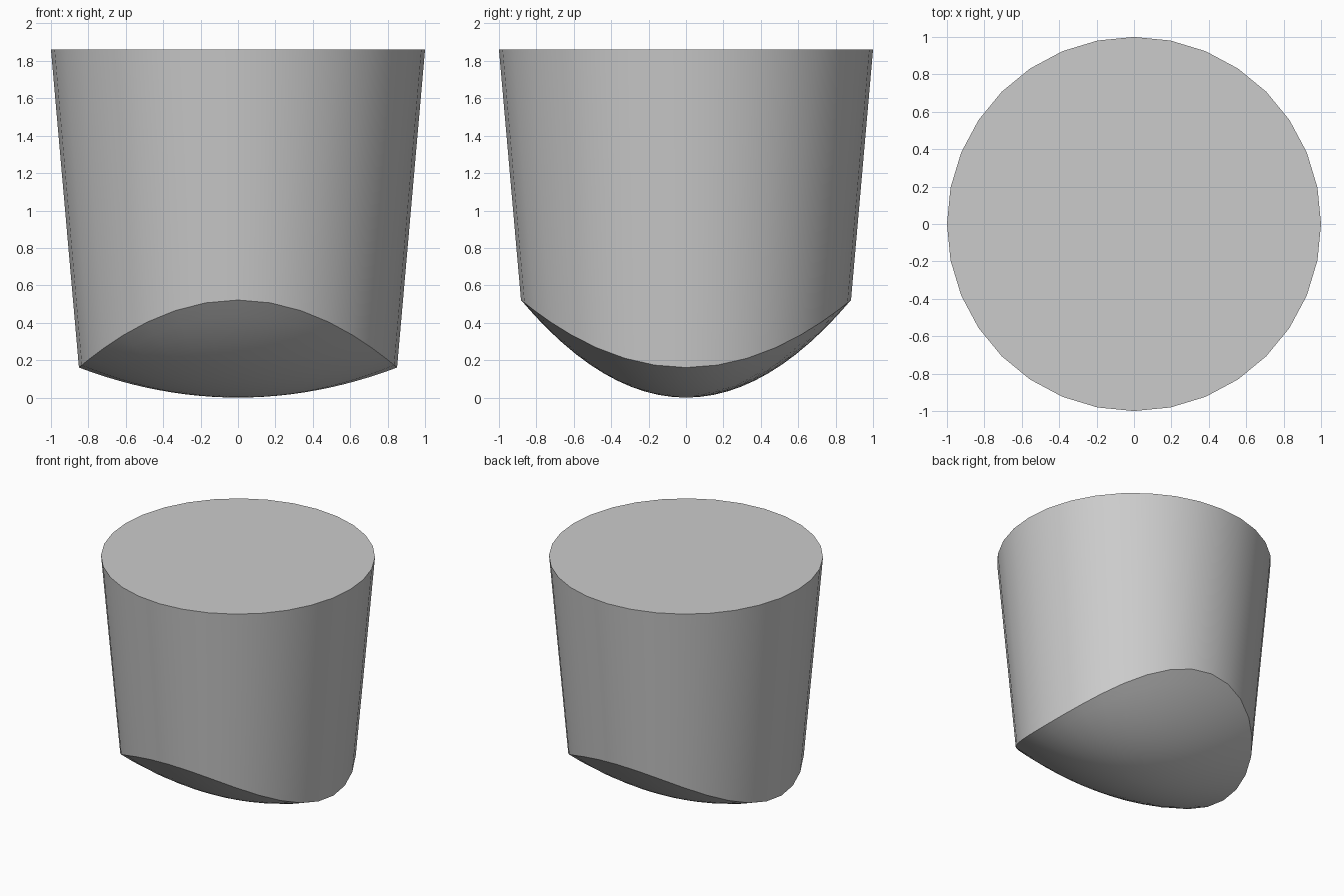
import bpy, bmesh, math

if "Cube" in bpy.data.objects:
    bpy.data.objects.remove(bpy.data.objects["Cube"], do_unlink=True)

SIDES, RINGS, TOP = 32, 12, 1.86


def dome(x, y):
    """Height of the bowed underside, steeper along y than along x."""
    return 0.222 * x * x + 0.67 * y * y


def wall_radius(z):
    return 1 - 0.088 * (TOP - z)


def rim_radius(angle):
    """Radius where the tapered wall meets the underside."""
    r = 0.87
    for _ in range(20):
        r = wall_radius(dome(r * math.cos(angle), r * math.sin(angle)))
    return r


grey = bpy.data.materials.new("plain grey")
grey.use_nodes = True
colour = (0.6, 0.6, 0.6, 1)
grey.diffuse_color = colour
grey.node_tree.nodes["Principled BSDF"].inputs["Base Color"].default_value = colour

bm = bmesh.new()
angles = [2 * math.pi * i / SIDES for i in range(SIDES)]

# Bowed underside, as rings growing out to the rim
tip = bm.verts.new((0, 0, 0))
rings = []
for k in range(1, RINGS + 1):
    ring = []
    for a in angles:
        r = rim_radius(a) * k / RINGS
        x, y = r * math.cos(a), r * math.sin(a)
        ring.append(bm.verts.new((x, y, dome(x, y))))
    rings.append(ring)

# Tapered wall up to the flat top
rings.append([bm.verts.new((math.cos(a), math.sin(a), TOP)) for a in angles])
for i in range(SIDES):
    j = (i + 1) % SIDES
    bm.faces.new((tip, rings[0][j], rings[0][i]))
    for low, high in zip(rings, rings[1:]):
        bm.faces.new((low[i], low[j], high[j], high[i]))
bm.faces.new(rings[-1])
bmesh.ops.recalc_face_normals(bm, faces=bm.faces)

mesh = bpy.data.meshes.new("tapered_plug")
bm.to_mesh(mesh)
bm.free()
mesh.materials.append(grey)
plug = bpy.data.objects.new("tapered_plug", mesh)
bpy.context.collection.objects.link(plug)

# Smooth wall and underside, with crisp rims
bpy.ops.object.select_all(action="DESELECT")
plug.select_set(True)
bpy.context.view_layer.objects.active = plug
bpy.ops.object.shade_smooth_by_angle(angle=math.radians(30))
